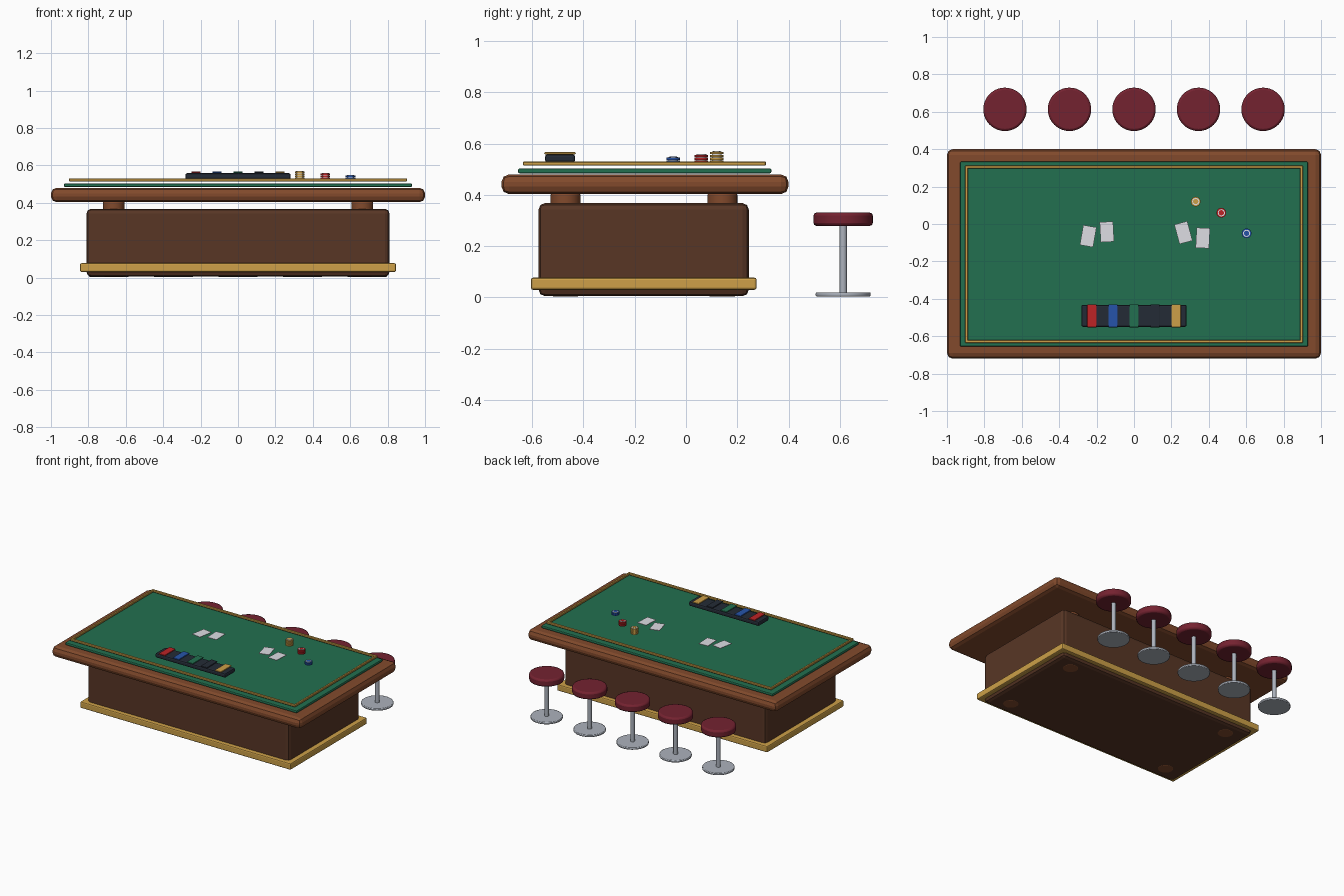
import bpy, math

if "Cube" in bpy.data.objects:
    bpy.data.objects.remove(bpy.data.objects["Cube"])


def lin(c):
    return c / 12.92 if c <= 0.04045 else ((c + 0.055) / 1.055) ** 2.4


def material(name, r, g, b):
    m = bpy.data.materials.new(name)
    m.diffuse_color = (lin(r / 255), lin(g / 255), lin(b / 255), 1)
    m.use_nodes = True
    m.node_tree.nodes["Principled BSDF"].inputs["Base Color"].default_value = m.diffuse_color
    return m


RAIL = material("warm wood", 130, 74, 44)
BODY = material("dark wood", 88, 54, 37)
GOLD = material("brass", 205, 160, 72)
FELT = material("green felt", 34, 112, 80)
SEAT = material("burgundy leather", 116, 34, 48)
METAL = material("steel", 172, 178, 188)
WHITE = material("card white", 222, 222, 228)
DARK = material("black tray", 36, 43, 54)
RED = material("red", 190, 36, 38)
BLUE = material("blue", 38, 84, 170)


def finish(name, mat, bevel, segments):
    o = bpy.context.object
    o.name = name
    o.data.materials.append(mat)
    if bevel:
        b = o.modifiers.new("bevel", "BEVEL")
        b.width, b.segments, b.limit_method = bevel, segments, "ANGLE"
    return o


def box(name, mat, x, y, z, bevel=0, segments=2, rot=0):
    """Box from (min, max) ranges, optionally turned about z."""
    lo, hi = zip(x, y, z)
    bpy.ops.mesh.primitive_cube_add(size=1, location=[(a + b) / 2 for a, b in zip(lo, hi)])
    bpy.context.object.scale = [b - a for a, b in zip(lo, hi)]
    bpy.ops.object.transform_apply(location=False, rotation=False, scale=True)
    bpy.context.object.rotation_euler.z = math.radians(rot)
    return finish(name, mat, bevel, segments)


def disc(name, mat, x, y, z, r, bevel=0, sides=32):
    """Upright cylinder between two heights."""
    bpy.ops.mesh.primitive_cylinder_add(vertices=sides, radius=r, depth=z[1] - z[0],
                                        location=(x, y, (z[0] + z[1]) / 2))
    bpy.ops.object.shade_smooth_by_angle(angle=math.radians(40))
    return finish(name, mat, bevel, 2)


# Pedestal with brass skirt and turned supports
box("pedestal", BODY, (-0.81, 0.81), (-0.575, 0.245), (0.005, 0.368), 0.025)
box("brass_skirt", GOLD, (-0.845, 0.845), (-0.605, 0.275), (0.03, 0.077), 0.008)
for x in (-0.665, 0.665):
    for y in (-0.47, 0.142):
        disc("support", RAIL, x, y, (0.004, 0.41), 0.058, 0.01)

# Wooden rail, felt and brass border
box("rail", RAIL, (-1, 1), (-0.72, 0.40), (0.403, 0.48), 0.03)
box("felt", FELT, (-0.93, 0.93), (-0.655, 0.333), (0.484, 0.503), 0.006)
for s in (-1, 1):
    box("border_side", GOLD, sorted((s * 0.888, s * 0.904)), (-0.636, 0.312), (0.514, 0.53), 0.003, 1)
    y = -0.162 + s * 0.466
    box("border_end", GOLD, (-0.904, 0.904), (y - 0.008, y + 0.008), (0.514, 0.53), 0.003, 1)

# Chip tray with five chip rows
box("chip_tray", DARK, (-0.282, 0.282), (-0.55, -0.432), (0.526, 0.558), 0.01)
for i, mat in enumerate((RED, BLUE, FELT, DARK, GOLD)):
    x = (i - 2) * 0.1125
    box("chip_row", mat, (x - 0.025, x + 0.025), (-0.553, -0.43), (0.558, 0.567), 0.004, 2)

# Chip stacks: coloured discs with pale spacers and a ringed top
for x, y, mat, n in ((0.33, 0.12, GOLD, 4), (0.467, 0.06, RED, 3), (0.602, -0.05, BLUE, 2)):
    for i in range(n):
        z = 0.526 + i * 0.011
        disc("chip", mat, x, y, (z, z + 0.008), 0.026, 0, 24)
        disc("chip_ring", WHITE, x, y, (z + 0.008, z + 0.011), 0.019, 0, 24)
    top = 0.526 + n * 0.011
    disc("chip_centre", mat, x, y, (top, top + 0.001), 0.014, 0, 24)

# Playing cards
for x, y, rot in ((-0.245, -0.065, -10), (-0.145, -0.042, 3), (0.264, -0.046, 15), (0.368, -0.075, -3)):
    box("card", WHITE, (x - 0.036, x + 0.036), (y - 0.054, y + 0.054), (0.525, 0.529), rot=rot)

# Row of stools
for i in range(5):
    x, y = (i - 2) * 0.345, 0.613
    disc("stool_base", METAL, x, y, (0.004, 0.02), 0.107, 0.004)
    disc("stool_post", METAL, x, y, (0.01, 0.29), 0.015, 0, 20)
    disc("stool_seat", SEAT, x, y, (0.279, 0.331), 0.116, 0.012, 40)
